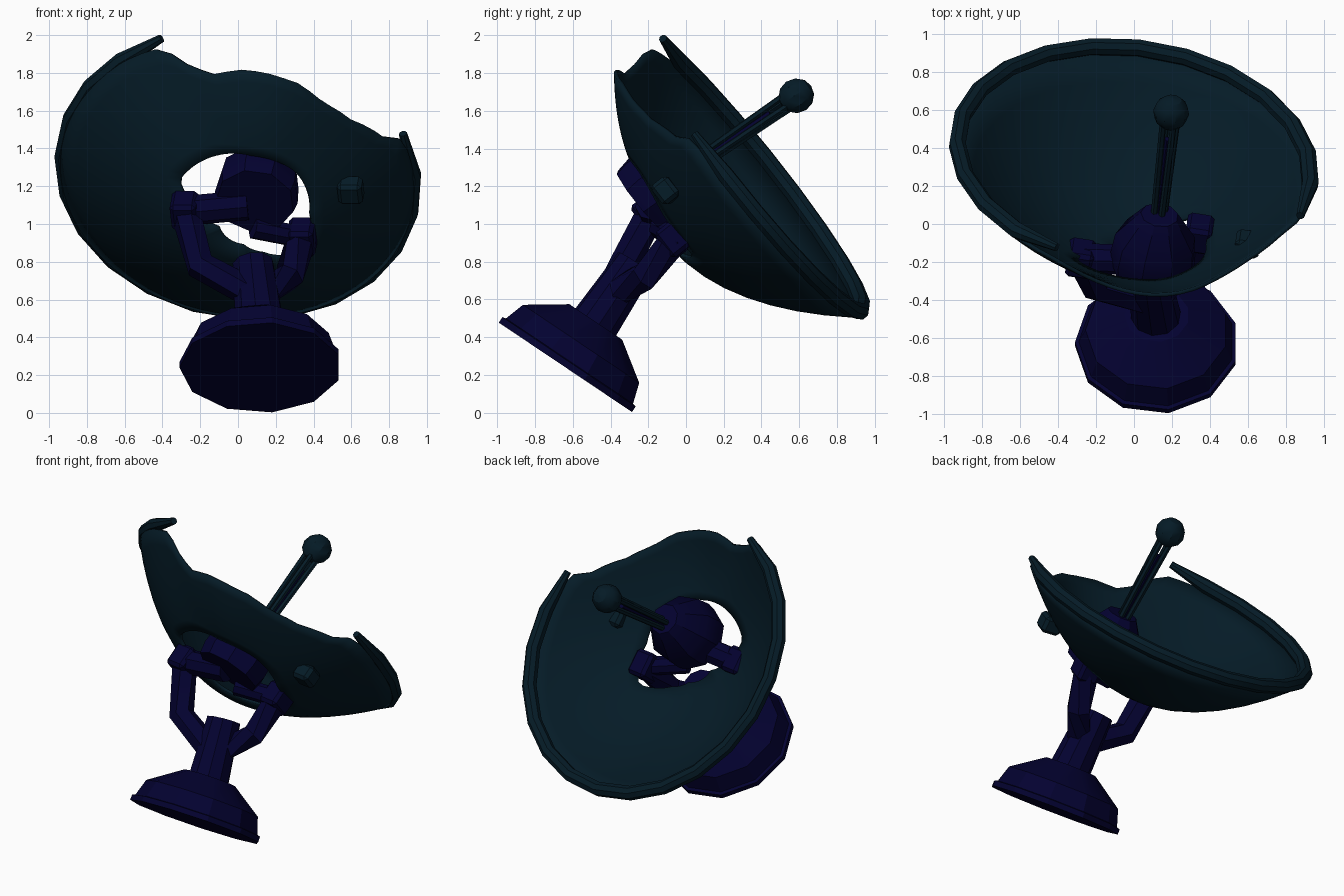
import bpy, bmesh, math
from mathutils import Vector, Matrix

if "Cube" in bpy.data.objects:
    bpy.data.objects.remove(bpy.data.objects["Cube"])

def material(name, col):
    m = bpy.data.materials.new(name)
    m.diffuse_color = (*col, 1)
    m.use_nodes = True
    m.node_tree.nodes["Principled BSDF"].inputs["Base Color"].default_value = m.diffuse_color
    return m

TEAL = material("dark teal", (0.0015, 0.011, 0.020))
PURPLE = material("deep purple", (0.001, 0.0006, 0.030))

# dish frame: U sideways, W up the dish, N along the boresight
N = Vector((0.119, 0.773, 0.616)).normalized()
U = Vector((0.992, -0.062, -0.114))
U = (U - N * U.dot(N)).normalized()
W = N.cross(U)
if W.z < 0:
    W = -W
C = Vector((0, 0.345, 1.27))

def dish_point(p, q, d):
    return C + U * p + W * q + N * d

def finish(name, bm, mat, angle=30):
    bmesh.ops.recalc_face_normals(bm, faces=bm.faces)
    me = bpy.data.meshes.new(name)
    bm.to_mesh(me)
    bm.free()
    ob = bpy.data.objects.new(name, me)
    bpy.context.collection.objects.link(ob)
    me.materials.append(mat)
    bpy.ops.object.select_all(action='DESELECT')
    ob.select_set(True)
    bpy.context.view_layer.objects.active = ob
    bpy.ops.object.shade_smooth_by_angle(angle=math.radians(angle))
    return ob

def skin(bm, rings, caps=True):
    vs = [[bm.verts.new(p) for p in r] for r in rings]
    n = len(vs[0])
    for a, b in zip(vs, vs[1:]):
        for i in range(n):
            j = (i + 1) % n
            bm.faces.new((a[i], a[j], b[j], b[i]))
    if caps:
        bm.faces.new(vs[0][::-1])
        bm.faces.new(vs[-1])

def lathe(name, origin, axis, profile, sides, mat):
    """Turn (radius, height) pairs about an axis."""
    rot = Vector(axis).to_track_quat('Z', 'Y')
    bm = bmesh.new()
    skin(bm, [[Vector(origin) + rot @ Vector((r * math.cos(math.tau * i / sides),
              r * math.sin(math.tau * i / sides), h)) for i in range(sides)]
              for r, h in profile])
    return finish(name, bm, mat)

def tube(name, path, radii, sides, mat, ref=(0.3, 0.8, 0.5)):
    """Sweep a polygon along a path."""
    path = [Vector(p) for p in path]
    rings = []
    for k, p in enumerate(path):
        t = (path[min(k + 1, len(path) - 1)] - path[max(k - 1, 0)]).normalized()
        a = t.cross(Vector(ref)).normalized()
        b = t.cross(a)
        rings.append([p + (a * math.cos(math.tau * (i + .5) / sides)
                      + b * math.sin(math.tau * (i + .5) / sides)) * radii[k]
                      for i in range(sides)])
    bm = bmesh.new()
    skin(bm, rings)
    return finish(name, bm, mat)

def block(name, loc, axis, size, mat):
    bm = bmesh.new()
    rot = Vector(axis).to_track_quat('Z', 'Y').to_matrix().to_4x4()
    bmesh.ops.create_cube(bm, size=1, matrix=Matrix.Translation(Vector(loc)) @ rot
                          @ Matrix.Diagonal((*size, 1)))
    bmesh.ops.bevel(bm, geom=bm.edges[:], offset=0.02, segments=1, affect='EDGES')
    return finish(name, bm, mat)

def interp(table, a):
    for (a0, r0), (a1, r1) in zip(table, table[1:]):
        if a0 <= a <= a1:
            return r0 + (r1 - r0) * (a - a0) / (a1 - a0)
    return table[-1][1]

# dish shell: torn hole around the hub, broken upper edge
HOLE = [(0, .33), (45, .34), (90, .34), (135, .38), (158, .40), (180, .24), (205, .15),
        (270, .17), (295, .25), (318, .40), (340, .36), (360, .33)]
EDGE = [(0, .94), (24, .94), (30, .88), (45, .83), (58, .83), (70, .87), (82, .88),
        (90, .87), (101, .83), (110, .87), (118, .94), (360, .94)]
STEPS, RINGS = 72, 8
rings = []
for k in range(RINGS + 1):
    t = k / RINGS
    ring = []
    for i in range(STEPS):
        deg = 360 * i / STEPS
        a = math.radians(deg)
        hr, er = interp(HOLE, deg), interp(EDGE, deg)
        p = (.1 + hr * math.cos(a)) * (1 - t) + er * math.cos(a) * t
        q = (.14 + hr * math.sin(a)) * (1 - t) + er * math.sin(a) * t
        r = math.hypot(p, q)
        d = -.57 + .61 * r * r
        # bent-back part under the broken edge
        d -= .11 * max(0, (r - .45) / .42) * math.exp(-((deg - 82) / 28) ** 2)
        ring.append(dish_point(p, q, d))
    rings.append(ring)
bm = bmesh.new()
skin(bm, rings, caps=False)
dish = finish("dish_shell", bm, TEAL, 50)
sol = dish.modifiers.new("thickness", 'SOLIDIFY')
sol.thickness = 0.02
sol.offset = 0

# rim tube, ending at the break on both sides
angles = [119 + (383 - 119) * k / 17 for k in range(18)]
path = [dish_point(.935 * math.cos(math.radians(a)), .935 * math.sin(math.radians(a)), 0.0)
        for a in angles]
path[0] += W * .01 + N * .03
path[-1] += W * .03
tube("dish_rim", path, [.022] + [.046] * 16 + [.022], 8, TEAL, N)

# square lug on the dish back
block("dish_lug", dish_point(.63, .24, -.335), N, (.13, .13, .11), TEAL)

# hub behind the dish
hub = Vector((.09, -.24, 1.12))
lathe("hub", hub, N, [(.21, 0), (.225, .08), (.215, .2), (.10, .37)], 9, PURPLE)

# feed: thin rods, inner core and ball
ball = Vector((.195, .585, 1.68))
root = Vector((.13, .03, 1.30))
fdir = (ball - root).normalized()
fa = fdir.cross(Vector((0, 0, 1))).normalized()
fb = fdir.cross(fa)
for i in range(4):
    a = math.tau * i / 4 + .5
    off = fa * math.cos(a) + fb * math.sin(a)
    tube(f"feed_rod_{i + 1}", [root + off * .03, ball + off * .042], [.018, .018], 6, TEAL)
tube("feed_core", [root, root.lerp(ball, .75)], [.02, .02], 6, PURPLE)
lathe("feed_ball", ball, fdir,
      [(max(.001, .095 * math.sin(math.pi * k / 6)), -.095 * math.cos(math.pi * k / 6))
       for k in range(7)], 10, TEAL)

# tilted base and column
M = Vector((0, .557, .83))
foot = Vector((.12, -.64, .24))
lathe("base", foot, M, [(.43, 0), (.43, .035), (.41, .04), (.375, .15), (.17, .29)], 11, PURPLE)
tube("column", [foot + M * .22, (.08, -.27, .79)], [.135, .11], 10, PURPLE)

# fork arms, end blocks and pin to the hub
left, right = Vector((-.28, -.18, 1.07)), Vector((.34, -.05, .93))
arms = {"left": [(.06, -.40, .64), (-.20, -.33, .78), left],
        "right": [(.14, -.37, .64), (.27, -.22, .72), right]}
for side, pts in arms.items():
    tube(f"fork_arm_{side}", pts, [.08] * 3, 6, PURPLE)
    block(f"fork_block_{side}", pts[-1], N, (.14, .17, .16), PURPLE)
tube("hub_pin_left", [left, (.05, -.19, 1.10)], [.08, .08], 8, PURPLE)
tube("hub_pin_right", [right, (.08, -.14, .98)], [.06, .06], 8, PURPLE)
